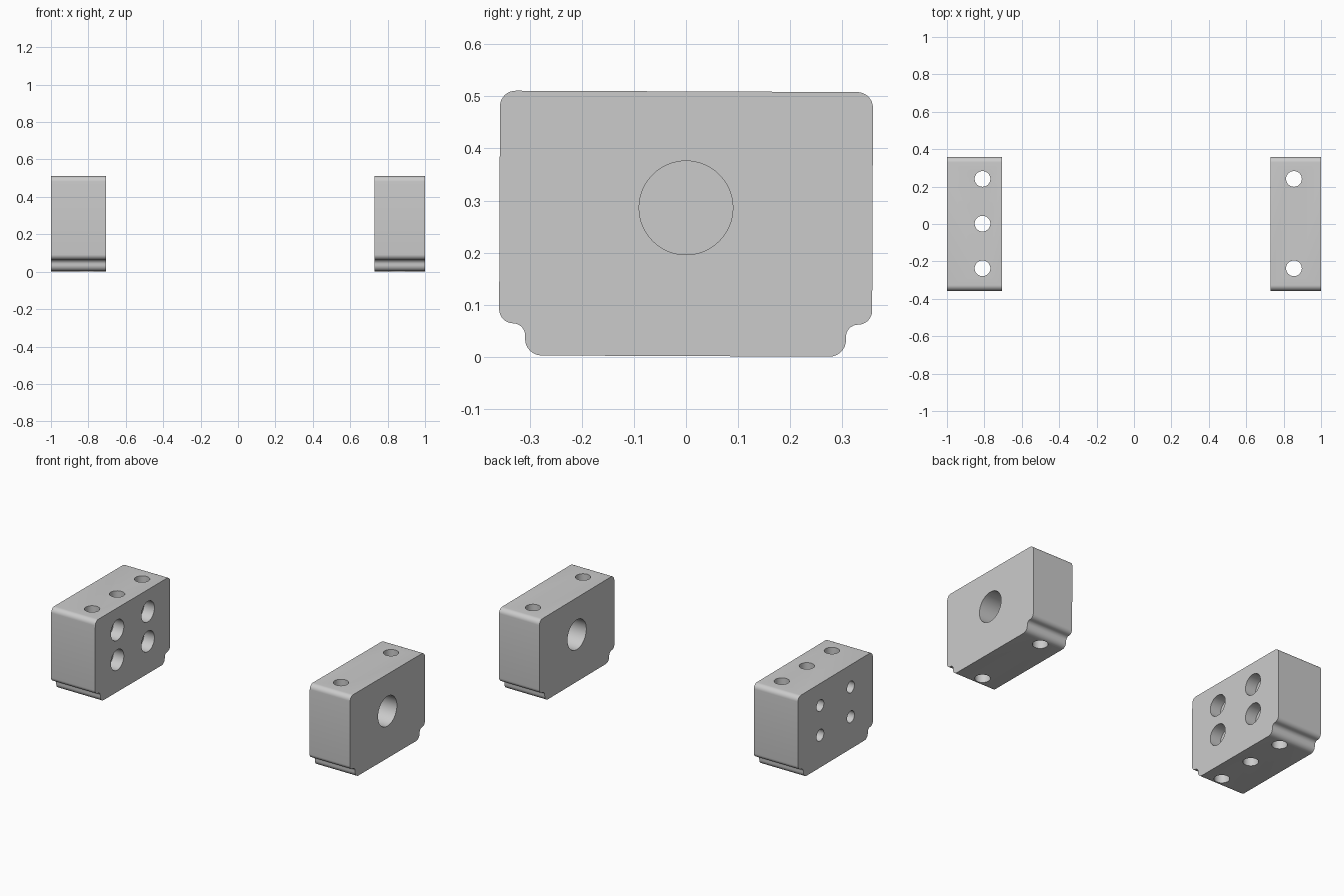
import bpy, bmesh, math
from mathutils import Vector, Matrix

if "Cube" in bpy.data.objects:
    bpy.data.objects.remove(bpy.data.objects["Cube"])

TILT = -0.004          # the cross-section leans very slightly
MID_Z = 0.286          # height of the bore centre

# Half cross-section corners: (y, z, fillet radius), bottom to top
CORNERS = [(0.308, 0.0015, 0.032), (0.308, 0.063, 0.023),
           (0.358, 0.063, 0.027), (0.358, 0.5095, 0.03)]


def fillet(prev, cur, nxt, r, n=8):
    """Arc points rounding a right-angled corner."""
    a, b = (prev - cur).normalized(), (nxt - cur).normalized()
    centre = cur + (a + b) * r
    return [centre - b * r * math.cos(t) - a * r * math.sin(t)
            for t in (math.pi / 2 * i / n for i in range(n + 1))]


def profile():
    right = [(Vector((y, z)), r) for y, z, r in CORNERS]
    left = [(Vector((-y, z)), r) for y, z, r in reversed(CORNERS)]
    loop = right + left
    pts = []
    for i, (p, r) in enumerate(loop):
        pts += fillet(loop[i - 1][0], p, loop[(i + 1) % len(loop)][0], r)
    pivot = Vector((0, 0.256))
    return [Matrix.Rotation(TILT, 2) @ (p - pivot) + pivot for p in pts]


def make_block(name, x0, x1):
    """Extrude the cross-section along x."""
    bm = bmesh.new()
    face = bm.faces.new([bm.verts.new((x0, p.x, p.y)) for p in profile()])
    out = bmesh.ops.extrude_face_region(bm, geom=[face])
    bmesh.ops.translate(bm, vec=(x1 - x0, 0, 0),
                        verts=[v for v in out["geom"] if isinstance(v, bmesh.types.BMVert)])
    bmesh.ops.recalc_face_normals(bm, faces=bm.faces)
    mesh = bpy.data.meshes.new(name)
    bm.to_mesh(mesh)
    bm.free()
    obj = bpy.data.objects.new(name, mesh)
    bpy.context.collection.objects.link(obj)
    return obj


def drill(block, centre, radius, length, axis):
    """Cut a round hole along x or z."""
    rot = (0, math.pi / 2, 0) if axis == "x" else (0, 0, 0)
    bpy.ops.mesh.primitive_cylinder_add(vertices=64, radius=radius, depth=length,
                                        location=centre, rotation=rot)
    cutter = bpy.context.object
    cutter.hide_render = True
    mod = block.modifiers.new("hole", "BOOLEAN")
    mod.operation, mod.solver, mod.object = "DIFFERENCE", "EXACT", cutter
    bpy.context.view_layer.objects.active = block
    bpy.ops.object.modifier_apply(modifier=mod.name)
    bpy.data.objects.remove(cutter, do_unlink=True)


# Left mounting block: three vertical holes and four counterbored screw holes
mount = make_block("mounting_block", -1.0, -0.705)
for y in (-0.237, 0.002, 0.241):
    drill(mount, (-0.81, y, 0.25), 0.042, 1, "z")
for y in (-0.146, 0.146):
    for z in (MID_Z - 0.09, MID_Z + 0.09):
        drill(mount, (-0.85, y, z), 0.035, 1, "x")
        drill(mount, (-0.705, y, z), 0.062, 0.14, "x")

# Right bearing block: two vertical holes and one large bore
bearing = make_block("bearing_block", 0.73, 1.0)
for y in (-0.237, 0.241):
    drill(bearing, (0.855, y, 0.25), 0.042, 1, "z")
drill(bearing, (0.865, 0, MID_Z), 0.09, 1, "x")

# Smooth the fillets and holes, keep the edges sharp
bpy.ops.object.select_all(action="DESELECT")
for obj in (mount, bearing):
    obj.select_set(True)
bpy.context.view_layer.objects.active = mount
bpy.ops.object.shade_smooth_by_angle(angle=math.radians(30))
